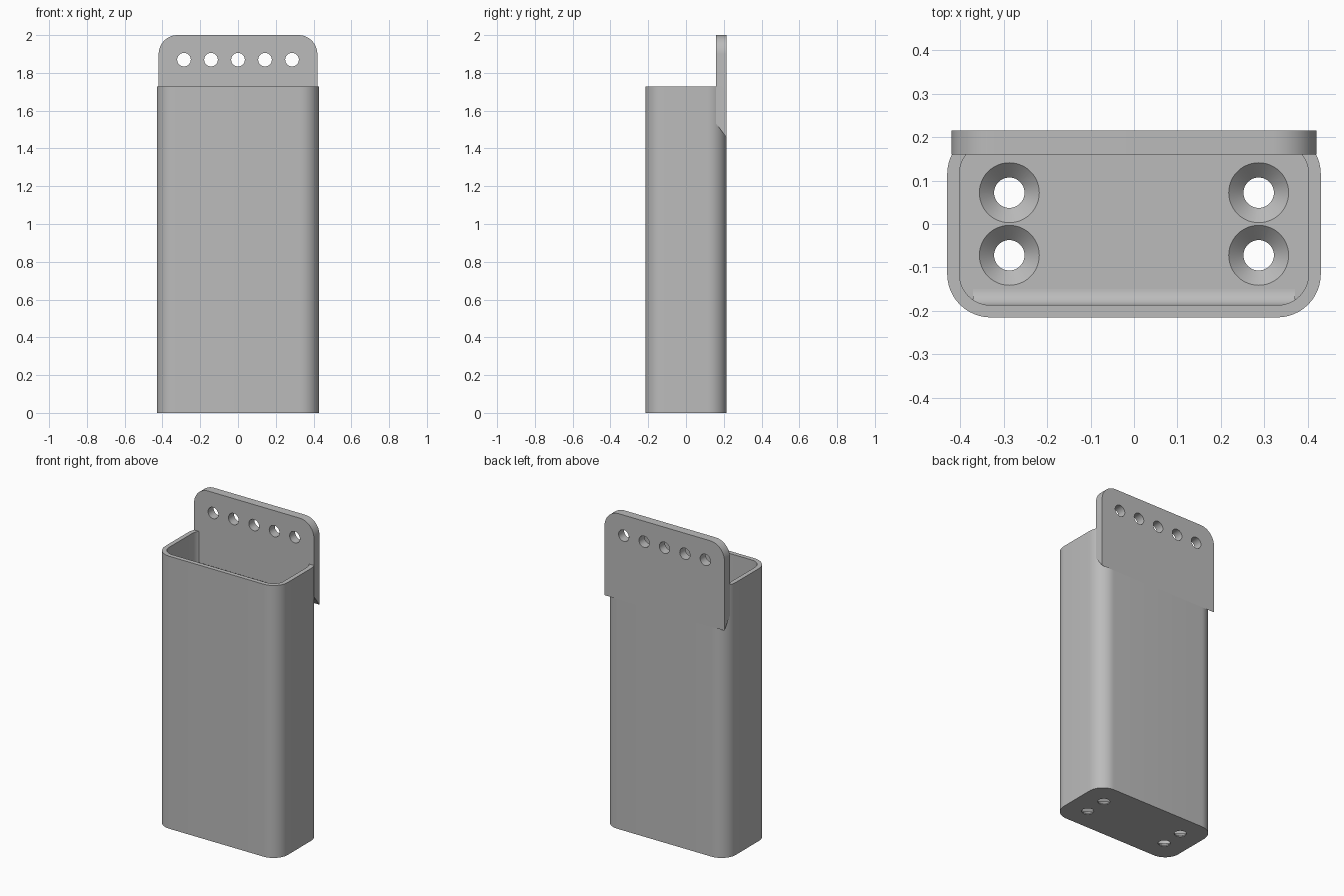
import bpy, bmesh, math
from mathutils import Vector

if "Cube" in bpy.data.objects:
    bpy.data.objects.remove(bpy.data.objects["Cube"], do_unlink=True)

grey = bpy.data.materials.new("plain grey")
grey.use_nodes = True
colour = (0.5, 0.5, 0.5, 1)
grey.diffuse_color = colour
grey.node_tree.nodes["Principled BSDF"].inputs["Base Color"].default_value = colour

HALF_W, HALF_D, RIM = 0.43, 0.215, 1.727
WALL, FLOOR, RADIUS = 0.028, 0.04, 0.1
PLATE_FRONT = 0.16


def arc(cx, cy, r, start, end, steps=12):
    """Points along an arc, angles in degrees."""
    return [(cx + r * math.cos(a), cy + r * math.sin(a)) for a in
            (math.radians(start + (end - start) * i / steps) for i in range(steps + 1))]


def rounded_rect(w, d, r):
    pts = []
    for sx, sy, a in ((1, 1, 0), (-1, 1, 90), (-1, -1, 180), (1, -1, 270)):
        pts += arc(sx * (w - r), sy * (d - r), r, a, a + 90)
    return pts


def loft(name, lower, upper):
    """Closed solid between two matching loops of 3D points."""
    bm = bmesh.new()
    a = [bm.verts.new(p) for p in lower]
    b = [bm.verts.new(p) for p in upper]
    n = len(a)
    bm.faces.new(a[::-1])
    bm.faces.new(b)
    for i in range(n):
        j = (i + 1) % n
        bm.faces.new((a[i], a[j], b[j], b[i]))
    bmesh.ops.recalc_face_normals(bm, faces=bm.faces)
    mesh = bpy.data.meshes.new(name)
    bm.to_mesh(mesh)
    bm.free()
    mesh.materials.append(grey)
    obj = bpy.data.objects.new(name, mesh)
    bpy.context.collection.objects.link(obj)
    return obj


def cone(name, centre, axis, r1, r2, length):
    """Round cutter starting at centre and running along axis."""
    axis = Vector(axis)
    turn = Vector((0, 0, 1)).rotation_difference(axis)
    ring = lambda r, h: [Vector(centre) + turn @ Vector((x, y, h))
                         for x, y in arc(0, 0, r, 0, 360, 48)[:-1]]
    return loft(name, ring(r1, 0), ring(r2, length))


def cut(target, cutter):
    mod = target.modifiers.new("cut", "BOOLEAN")
    mod.operation = "DIFFERENCE"
    mod.solver = "EXACT"
    mod.object = cutter
    bpy.context.view_layer.objects.active = target
    bpy.ops.object.modifier_apply(modifier=mod.name)
    bpy.data.objects.remove(cutter, do_unlink=True)


# Open box with rounded corners
outer = rounded_rect(HALF_W, HALF_D, RADIUS)
inner = rounded_rect(HALF_W - WALL, HALF_D - WALL, RADIUS - WALL)
box = loft("box", [(x, y, 0) for x, y in outer], [(x, y, RIM) for x, y in outer])
cut(box, loft("cavity", [(x, y, FLOOR) for x, y in inner],
              [(x, y, RIM + 0.1) for x, y in inner]))

# Countersunk screw holes in the floor
for sx in (-1, 1):
    for sy in (-1, 1):
        x, y = sx * 0.287, sy * 0.072
        cut(box, cone("screw_hole", (x, y, -0.05), (0, 0, 1), 0.035, 0.035, 0.2))
        cut(box, cone("countersink", (x, y, FLOOR - 0.034), (0, 0, 1), 0.035, 0.071, 0.036))

# Concave fillet between floor and front wall
r = 0.037
wall_y = -HALF_D + WALL
profile = arc(wall_y + r, FLOOR + r, r, 180, 270)
profile += [(wall_y + r, FLOOR - 0.01), (wall_y - 0.01, FLOOR - 0.01), (wall_y - 0.01, FLOOR + r)]
fillet = loft("floor_fillet", [(-0.37, y, z) for y, z in profile],
              [(0.37, y, z) for y, z in profile])

# Hanging plate with rounded top corners and a sloped underside
w = 0.42
top = arc(w - 0.1, 1.9, 0.1, 0, 90) + arc(-w + 0.1, 1.9, 0.1, 90, 180)
plate = loft("hanging_plate",
             [(x, PLATE_FRONT, z) for x, z in top + [(-w, 1.53), (w, 1.53)]],
             [(x, HALF_D + 0.0005, z) for x, z in top + [(-w, 1.457), (w, 1.457)]])
for i in range(-2, 3):
    cut(plate, cone("hanging_hole", (i * 0.143, 0.1, 1.87), (0, 1, 0), 0.036, 0.036, 0.2))

# Smooth curves, crisp edges
bpy.ops.object.select_all(action="DESELECT")
for obj in (box, fillet, plate):
    obj.select_set(True)
bpy.context.view_layer.objects.active = box
bpy.ops.object.shade_smooth_by_angle(angle=math.radians(30))
